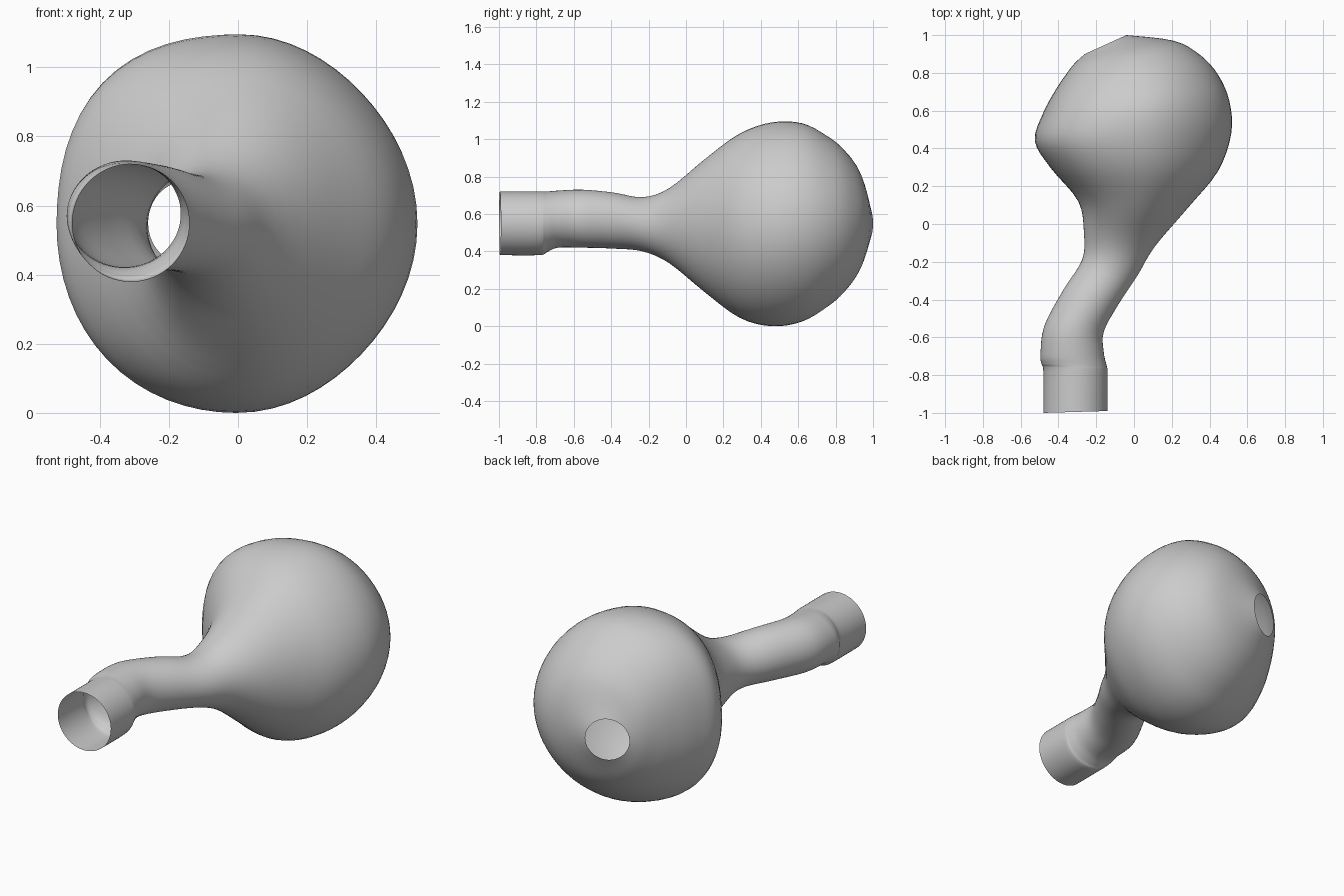
import bpy
import bmesh
import math
from mathutils import Vector

SIDES = 64
STEPS = 4

default_cube = bpy.data.objects.get("Cube")
if default_cube:
    bpy.data.objects.remove(default_cube, do_unlink=True)

# Cross-sections from the open mouth to the small rear opening:
# right edge x, y / left edge x, y / lowest z, highest z
mouth_sections = [
    (-.48, -1, -.14, -.99, .38, .72),
    (-.48, -.78, -.14, -.79, .38, .72),
    (-.49, -.74, -.145, -.75, .395, .72),
]
neck_sections = [
    (-.495, -.69, -.16, -.68, .42, .725),
    (-.475, -.54, -.16, -.57, .42, .73),
    (-.375, -.35, -.085, -.43, .415, .715),
    (-.275, -.19, .02, -.27, .40, .69),
    (-.265, -.05, .11, -.12, .335, .74),
]
bulb_sections = [
    (-.295, .12, .285, .085, .18, .895),
    (-.44, .295, .445, .28, .045, 1.03),
    (-.525, .44, .515, .48, 0, 1.09),
    (-.48, .59, .505, .65, .025, 1.085),
    (-.415, .71, .445, .79, .1, 1.02),
    (-.365, .785, .35, .895, .18, .945),
    (-.315, .85, .21, .97, .285, .84),
    (-.26, .9, -.04, 1, .43, .67),
]


def make_material(name, colour):
    material = bpy.data.materials.new(name)
    material.use_nodes = True
    material.diffuse_color = colour
    shader = next(node for node in material.node_tree.nodes
                  if node.type == "BSDF_PRINCIPLED")
    shader.inputs["Base Color"].default_value = colour
    return material


def spline(before, start, end, after, t):
    """Smooth curve value that passes through start and end."""
    slope_in = (end - before) / 2
    slope_out = (after - start) / 2
    change = end - start
    bend = 3 * change - 2 * slope_in - slope_out
    twist = slope_in + slope_out - 2 * change
    return start + t * (slope_in + t * (bend + t * twist))


def refine(sections):
    """Fill in smooth intermediate sections."""
    last = len(sections) - 1
    result = []
    for i in range(last):
        group = (sections[max(i - 1, 0)], sections[i],
                 sections[i + 1], sections[min(i + 2, last)])
        for step in range(STEPS):
            result.append([spline(*values, step / STEPS)
                           for values in zip(*group)])
    result.append(sections[last])
    return result


def shoulder(across, up):
    """How far each quarter of the bulb swells out or draws in."""
    if across > 0:
        return -.025
    return .055 if up > 0 else .015


def add_ring(bm, section):
    """Oval ring, tilted in plan, with uneven shoulders on the bulb."""
    right_x, right_y, left_x, left_y, low, high = section
    right = Vector((right_x, right_y, low))
    left = Vector((left_x, left_y, low))
    half_height = Vector((0, 0, (high - low) / 2))
    centre = (right + left) / 2 + half_height
    half_width = (left - right) / 2
    fullness = min(max(half_width.length - .2, 0) * 4, 1)
    ring = []
    for j in range(SIDES):
        angle = math.tau * j / SIDES
        across, up = math.cos(angle), math.sin(angle)
        swell = 1 + shoulder(across, up) * fullness * math.sin(2 * angle) ** 2
        offset = (half_width * across + half_height * up) * swell
        ring.append(bm.verts.new(centre + offset))
    return ring


def build_shell(name, sections, material):
    """Loft the rings into one open-ended shell."""
    bm = bmesh.new()
    rings = [add_ring(bm, section) for section in refine(sections)]
    for near, far in zip(rings, rings[1:]):
        for j in range(SIDES):
            k = (j + 1) % SIDES
            bm.faces.new((near[j], far[j], far[k], near[k]))
    mesh = bpy.data.meshes.new(name)
    bm.to_mesh(mesh)
    bm.free()
    mesh.materials.append(material)
    mesh.shade_smooth()
    shell = bpy.data.objects.new(name, mesh)
    bpy.context.collection.objects.link(shell)
    return shell


# Bent neck and hollow bulb form one continuous skin
grey = make_material("plain_grey", (.6, .6, .6, 1))
build_shell("bulb_with_bent_neck",
            mouth_sections + neck_sections + bulb_sections, grey)
